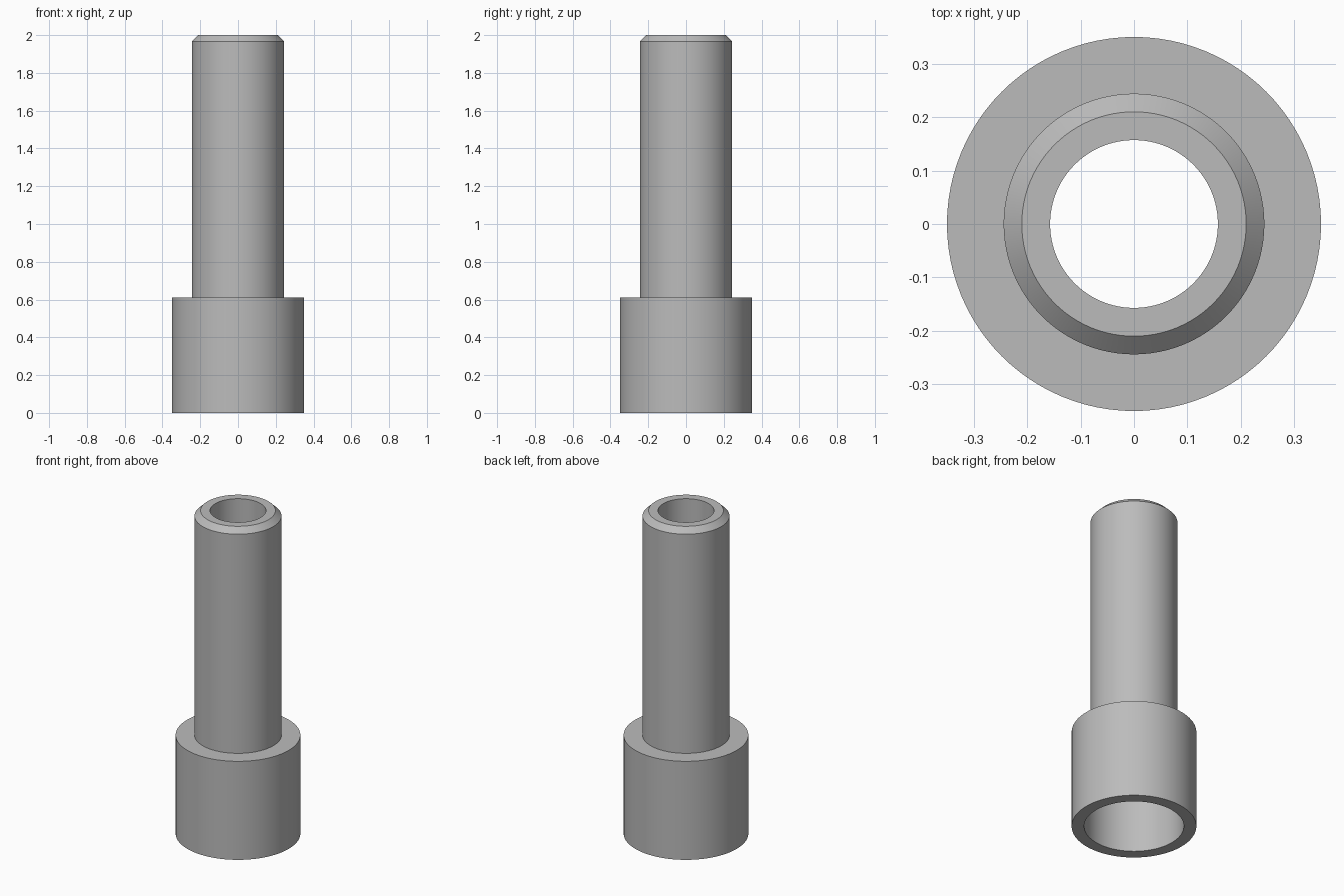
import bpy, bmesh, math

if "Cube" in bpy.data.objects:
    bpy.data.objects.remove(bpy.data.objects["Cube"])

SEGMENTS = 96

# Closed radius/height section of the hollow fitting
profile = [
    (0.28, 0.0), (0.35, 0.0),        # bottom rim of the socket
    (0.35, 0.61), (0.244, 0.61),     # shoulder
    (0.244, 1.967), (0.21, 2.0),     # pipe wall and top chamfer
    (0.157, 2.0), (0.157, 0.53),     # bore
    (0.28, 0.53),                    # socket floor
]

grey = bpy.data.materials.new("plain grey")
grey.diffuse_color = (0.5, 0.5, 0.5, 1)
grey.use_nodes = True
grey.node_tree.nodes["Principled BSDF"].inputs["Base Color"].default_value = grey.diffuse_color

# Revolve the section about z
bm = bmesh.new()
rings = []
for r, z in profile:
    rings.append([bm.verts.new((r * math.cos(2 * math.pi * i / SEGMENTS),
                                r * math.sin(2 * math.pi * i / SEGMENTS), z))
                  for i in range(SEGMENTS)])
for a, b in zip(rings, rings[1:] + rings[:1]):
    for i in range(SEGMENTS):
        j = (i + 1) % SEGMENTS
        bm.faces.new((a[i], a[j], b[j], b[i]))
bmesh.ops.recalc_face_normals(bm, faces=bm.faces)

mesh = bpy.data.meshes.new("socket_pipe_fitting")
bm.to_mesh(mesh)
bm.free()
mesh.materials.append(grey)
fitting = bpy.data.objects.new("socket_pipe_fitting", mesh)
bpy.context.collection.objects.link(fitting)

# Smooth walls, sharp rims
bpy.context.view_layer.objects.active = fitting
fitting.select_set(True)
bpy.ops.object.shade_smooth_by_angle(angle=math.radians(30))
